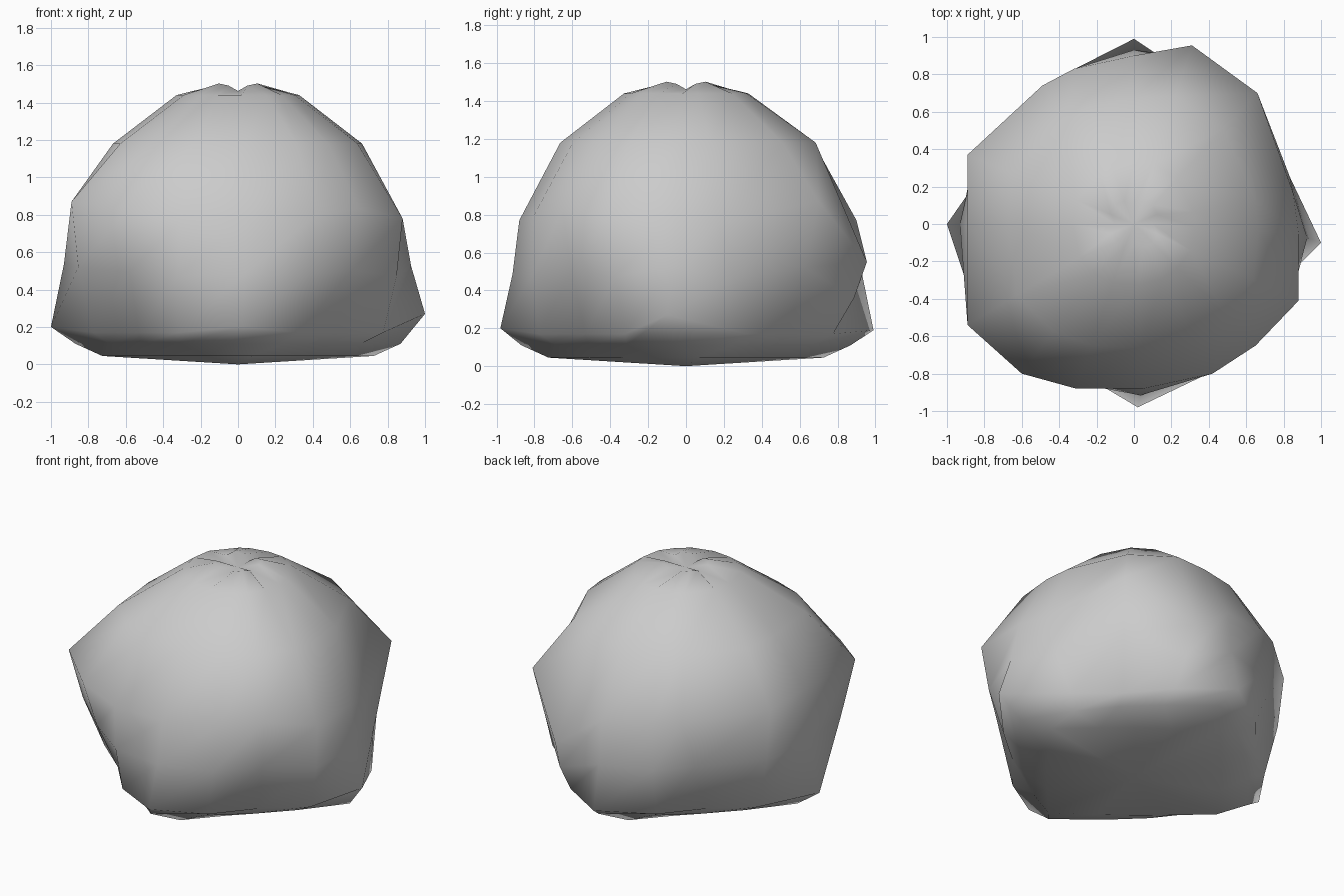
import bpy, bmesh, math

if "Cube" in bpy.data.objects:
    bpy.data.objects.remove(bpy.data.objects["Cube"])

# widest, irregular belt of the body: x, y, z (counter-clockwise from +x)
belt = [(.88, -.05, .78), (.85, .17, .75), (.66, .70, .87), (.31, .955, .55),
        (0, .90, .77), (-.32, .83, .80), (-.49, .74, .82), (-.89, .37, .87),
        (-.89, 0, .87), (-.89, -.54, .87), (-.60, -.80, .82), (-.31, -.88, .77),
        (.05, -.88, .77), (.42, -.80, .80), (.65, -.65, .83), (.88, -.41, .78)]
# four pointed corners near the foot
spikes = {0: (1, -.10, .27), 4: (0, .99, .19), 8: (-1, 0, .20), 12: (.02, -.98, .20)}
N = len(belt)


def ring(f):
    return [f(i, math.tau * i / N) for i in range(N)]


def square(r_corner, roundness, turn, z):
    """Slightly turned square ring with its corners near the axes."""
    def f(i, a):
        flat = math.cos(math.pi / 4) / math.cos(a % (math.pi / 2) - math.pi / 4)
        r = r_corner * (flat + (1 - flat) * roundness)
        b = a + math.radians(turn)
        return (r * math.cos(b), r * math.sin(b), z)
    return ring(f)


def toward_circle(scale, radius, mix, z):
    """Belt outline shrunk and blended to a circle."""
    def f(i, a):
        x, y, _ = belt[i]
        b = math.atan2(y, x)
        r = math.hypot(x, y) * scale * (1 - mix) + radius * mix
        return (r * math.cos(b), r * math.sin(b), z)
    return ring(f)


def foot(i, a):
    if i in spikes:
        return spikes[i]
    r = .75 if i % 4 == 2 else .84
    return (r * math.cos(a), r * math.sin(a), .17)


spike_ring = ring(foot)


def middle(i, a):
    s, b = spike_ring[i], belt[i]
    m = [(p + q) / 2 for p, q in zip(s, b)]
    g = .985 if i in spikes else 1.025
    return (m[0] * g, m[1] * g, m[2])


def crown(i, a):
    """Lip with shallow valleys on the axes."""
    k = abs(math.sin(2 * a))
    r = .10 + .045 * k
    return (r * math.cos(a), r * math.sin(a), 1.462 + .04 * k)


rings = [square(.73, .1, 6, .045), square(.87, .3, -3, .11), spike_ring,
         ring(middle), belt,
         toward_circle(.75, .67, .4, 1.18), toward_circle(.36, .33, .8, 1.44),
         ring(crown)]

# loft the rings and close them with centre points
bm = bmesh.new()
vs = [[bm.verts.new(p) for p in r] for r in rings]
bottom = bm.verts.new((0, 0, 0))
top = bm.verts.new((0, 0, 1.46))
for i in range(N):
    j = (i + 1) % N
    for lo, hi in zip(vs, vs[1:]):
        bm.faces.new((lo[i], lo[j], hi[j], hi[i]))
    bm.faces.new((bottom, vs[0][j], vs[0][i]))
    bm.faces.new((top, vs[-1][i], vs[-1][j]))
bmesh.ops.recalc_face_normals(bm, faces=bm.faces)
mesh = bpy.data.meshes.new("leafy_head")
bm.to_mesh(mesh)
bm.free()
body = bpy.data.objects.new("leafy_head", mesh)
bpy.context.collection.objects.link(body)

# smooth shading
bpy.context.view_layer.objects.active = body
body.select_set(True)
bpy.ops.object.shade_smooth_by_angle(angle=math.radians(75))
